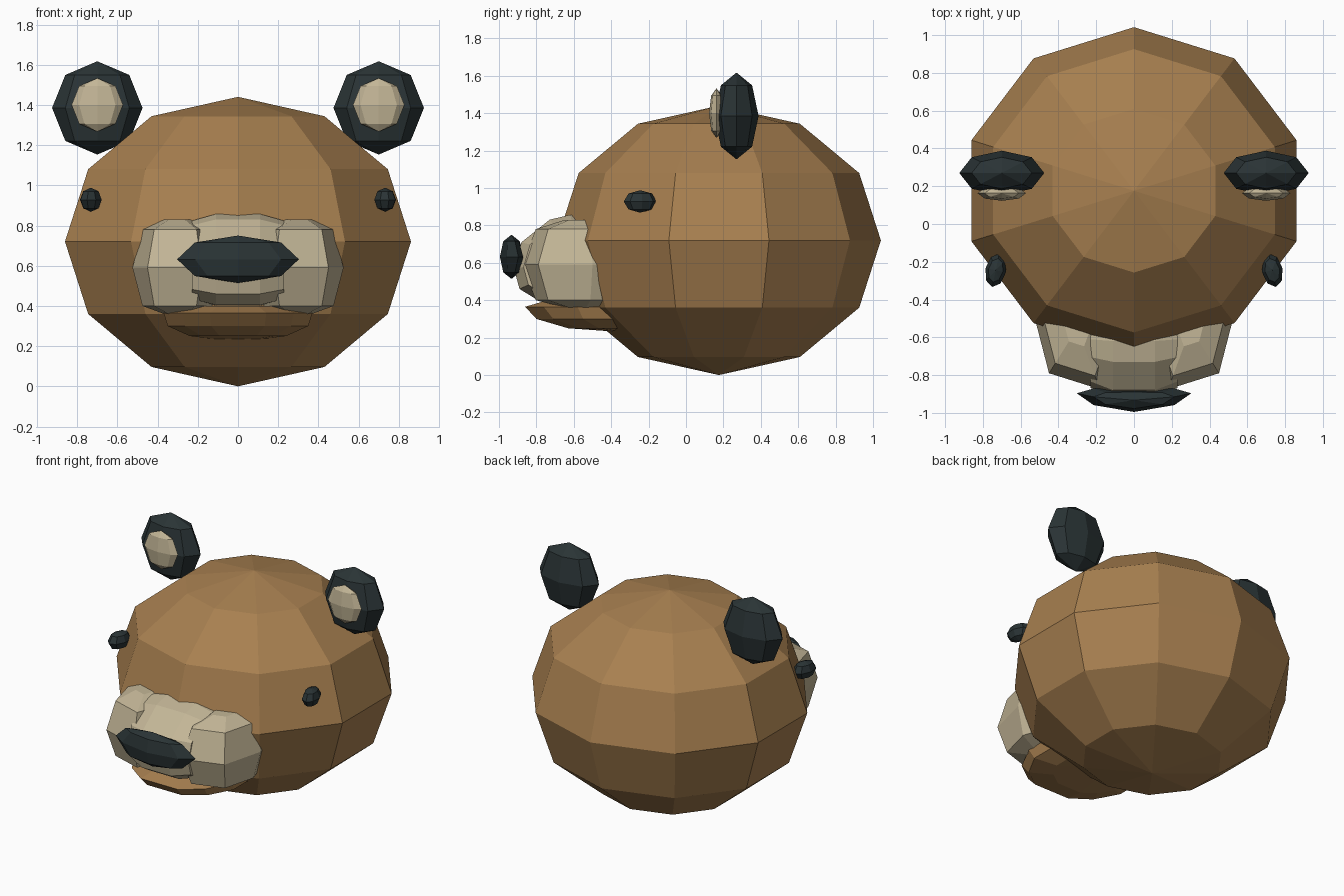
import bpy, bmesh, math
from mathutils import Matrix, Vector

if "Cube" in bpy.data.objects:
    bpy.data.objects.remove(bpy.data.objects["Cube"])


def material(name, rgb):
    m = bpy.data.materials.new(name)
    m.diffuse_color = (*rgb, 1)
    m.use_nodes = True
    m.node_tree.nodes["Principled BSDF"].inputs["Base Color"].default_value = m.diffuse_color
    return m


BROWN = material("brown fur", (0.39, 0.215, 0.08))
CREAM = material("cream fur", (0.55, 0.47, 0.31))
DARK = material("dark slate", (0.023, 0.034, 0.036))


def finish(name, bm, mat):
    bmesh.ops.recalc_face_normals(bm, faces=bm.faces)
    mesh = bpy.data.meshes.new(name)
    bm.to_mesh(mesh)
    bm.free()
    mesh.materials.append(mat)
    ob = bpy.data.objects.new(name, mesh)
    bpy.context.collection.objects.link(ob)
    return ob


def ellipsoid(name, centre, radii, mat, seg=8, rings=4, turn=0, bend=0):
    """Low-poly ellipsoid with its pole along z."""
    bm = bmesh.new()
    bmesh.ops.create_uvsphere(bm, u_segments=seg, v_segments=rings, radius=1)
    bmesh.ops.transform(bm, verts=bm.verts, matrix=Matrix.Translation(centre)
                        @ Matrix.Rotation(turn, 4, 'Z') @ Matrix.Diagonal((*radii, 1)))
    for v in bm.verts:
        v.co.y += bend * v.co.x ** 2
    return finish(name, bm, mat)


def loft(name, sections, mat):
    """Skin a list of equal-length closed sections and cap both ends."""
    bm = bmesh.new()
    loops = [[bm.verts.new(p) for p in s] for s in sections]
    n = len(loops[0])
    for a, b in zip(loops, loops[1:]):
        for i in range(n):
            j = (i + 1) % n
            bm.faces.new((a[i], a[j], b[j], b[i]))
    bm.faces.new(loops[0])
    bm.faces.new(loops[-1])
    return finish(name, bm, mat)


# Head
ellipsoid("head", (0, 0.176, 0.72), (0.905, 0.866, 0.72), BROWN, 10, 6)

# Ears and eyes, left and right
for side, s in (("left", -1), ("right", 1)):
    ellipsoid(side + "_ear", (s * 0.70, 0.27, 1.385), (0.225, 0.118, 0.232), DARK)
    ellipsoid(side + "_inner_ear", (s * 0.70, 0.163, 1.40), (0.128, 0.04, 0.133), CREAM)
    ellipsoid(side + "_eye", (s * 0.732, -0.245, 0.928), (0.055, 0.09, 0.06), DARK,
              turn=s * math.radians(12))

    # Puffy cheek: a tapered six-sided loft
    outline = [(0.525, -0.50), (0.45, -0.79), (0.18, -0.875),
               (0.08, -0.60), (0.18, -0.30), (0.46, -0.30)]
    cx, cy = 0.30, -0.55
    loft(side + "_cheek",
         [[(s * (cx + (x - cx) * k), cy + (y - cy) * k, z) for x, y in outline]
          for z, k in ((0.36, 0.3), (0.40, 0.78), (0.59, 1), (0.78, 0.78), (0.83, 0.3))],
         CREAM)

# Muzzle bridge: side profile lofted across the width
profile = [(-0.45, 0.85), (-0.62, 0.857), (-0.73, 0.83), (-0.88, 0.71),
           (-0.92, 0.57), (-0.89, 0.46), (-0.80, 0.405), (-0.45, 0.40)]
loft("muzzle_bridge",
     [[(x, -0.55 + (y + 0.55) * k, 0.62 + (z - 0.62) * k) for y, z in profile]
      for x, k in ((-0.23, 0.86), (-0.11, 1), (0.11, 1), (0.23, 0.86))], CREAM)

# Nose, ends swept back
ellipsoid("nose", (0, -0.933, 0.632), (0.303, 0.062, 0.118), DARK, bend=0.4)

# Lower jaw: (height, half width, front y)
loft("jaw",
     [[(-w, -0.25, z), (-w, f * 0.5 - 0.15, z), (-w * 0.75, f * 0.85 - 0.03, z), (-w * 0.38, f, z),
       (w * 0.38, f, z), (w * 0.75, f * 0.85 - 0.03, z), (w, f * 0.5 - 0.15, z), (w, -0.25, z)]
      for z, w, f in ((0.235, 0.12, -0.42), (0.25, 0.24, -0.63), (0.30, 0.35, -0.80),
                      (0.365, 0.37, -0.86), (0.40, 0.26, -0.74))], BROWN)
